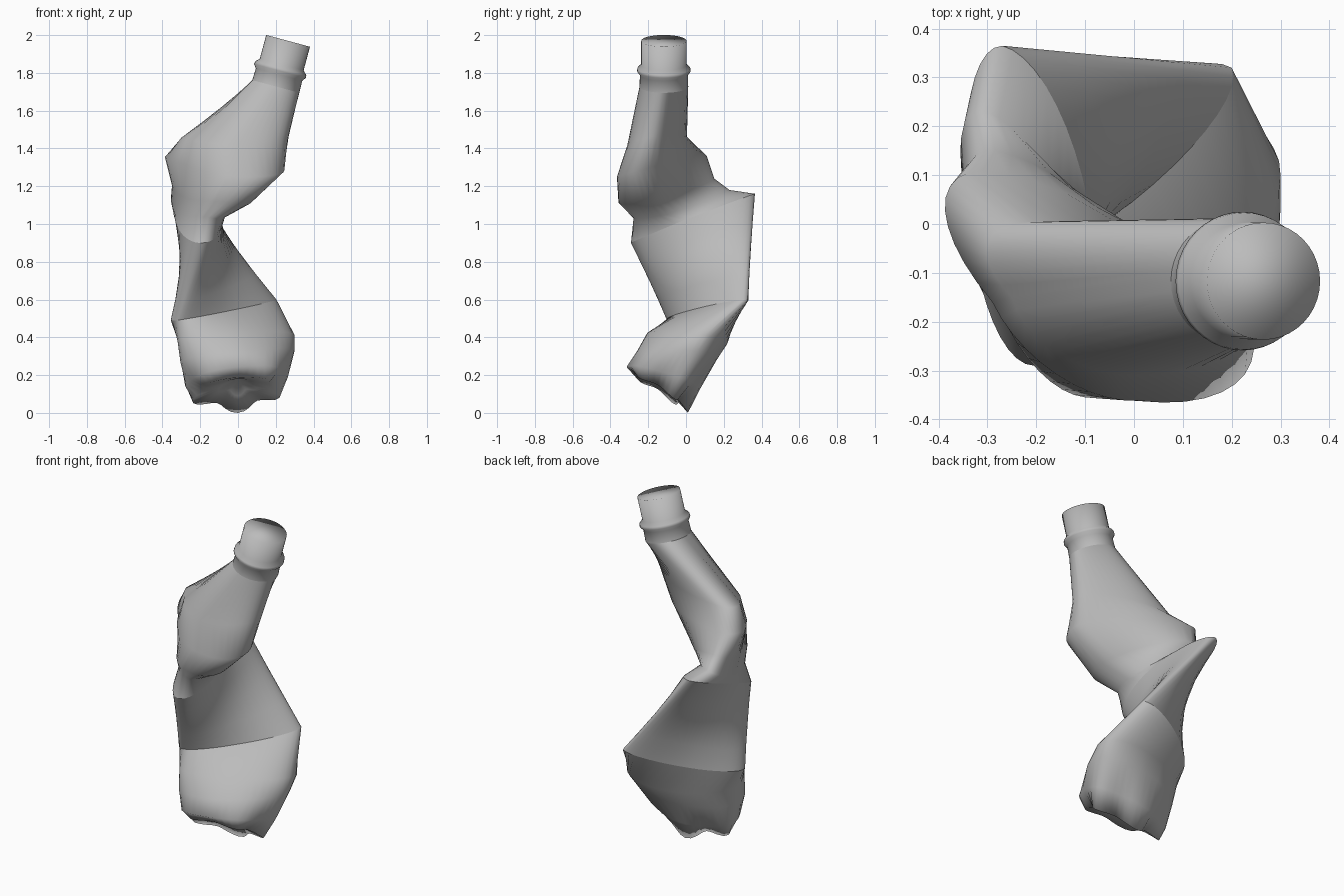
import bpy, bmesh, math
from mathutils import Vector

cube = bpy.data.objects.get("Cube")
if cube:
    bpy.data.objects.remove(cube, do_unlink=True)

plastic = bpy.data.materials.new("grey_plastic")
plastic.use_nodes = True
GREY = (0.5, 0.5, 0.5, 1)
plastic.diffuse_color = GREY
plastic.node_tree.nodes["Principled BSDF"].inputs["Base Color"].default_value = GREY

SIDES = 40


def ring(first, second, third, fourth, lobes=0.0, hub=None):
    """Closed loop of quarter ellipses through four points, optionally pinched into five lobes."""
    corners = [Vector(p) for p in (first, second, third, fourth)]
    centre = sum(corners, Vector()) / 4
    points = []
    for i in range(SIDES):
        quarter, step = divmod(i, SIDES // 4)
        angle = math.tau * step / SIDES
        start = corners[quarter] - centre
        end = corners[(quarter + 1) % 4] - centre
        point = centre + start * math.cos(angle) + end * math.sin(angle)
        if lobes:
            turn = math.tau * i / SIDES - math.pi
            pinch = lobes * (0.5 - 0.5 * math.cos(5 * turn))
            point = point.lerp(Vector(hub), pinch)
        points.append(point)
    return points


def tilted_circle(distance, radius):
    """Circle around the leaning neck axis."""
    axis = Vector((0.26, 0, 0.966))
    across = Vector((axis.z, 0, -axis.x)) * radius
    depth = Vector((0, radius, 0))
    centre = Vector((0.208, -0.117, 1.757)) + axis * distance
    return ring(centre + across, centre + depth, centre - across, centre - depth)


def loft(name, rings, cap=None, tip=None):
    """Skin a list of loops; cap closes the last loop flat, tip closes it to a point."""
    bm = bmesh.new()
    loops = [[bm.verts.new(p) for p in points] for points in rings]
    for low, high in zip(loops, loops[1:]):
        for i in range(SIDES):
            j = (i + 1) % SIDES
            bm.faces.new((low[i], low[j], high[j], high[i]))
    if cap:
        bm.faces.new(loops[-1])
    if tip:
        end = bm.verts.new(tip)
        for i in range(SIDES):
            bm.faces.new((loops[-1][i], loops[-1][(i + 1) % SIDES], end))
    # Loops listed downwards come out inside out
    if rings[0][0].z > rings[-1][0].z:
        bmesh.ops.reverse_faces(bm, faces=bm.faces)
    for face in bm.faces:
        face.smooth = True
    mesh = bpy.data.meshes.new(name)
    bm.to_mesh(mesh)
    bm.free()
    mesh.materials.append(plastic)
    bpy.context.collection.objects.link(bpy.data.objects.new(name, mesh))


# Neck with its collar and closed top
collar_bottom = tilted_circle(-0.03, 0.129)
loft("neck", [
    collar_bottom,
    tilted_circle(0.035, 0.127),
    tilted_circle(0.055, 0.142),
    tilted_circle(0.07, 0.14),
    tilted_circle(0.09, 0.12),
    tilted_circle(0.22, 0.12),
], cap=True)

# Crushed shoulder, corners ordered: left side, back, right side, front
upper_seam = ring((-0.085, -0.01, 1.02), (-0.27, 0.365, 1.16),
                  (-0.335, 0.02, 1.03), (-0.205, -0.29, 0.9))
loft("shoulder", [
    collar_bottom,
    ring((0.265, -0.15, 1.47), (-0.2, 0.005, 1.46), (-0.25, -0.15, 1.45), (0, -0.31, 1.42)),
    ring((0.23, -0.19, 1.3), (-0.31, 0.11, 1.36), (-0.29, -0.16, 1.32), (0.01, -0.362, 1.25)),
    ring((0.06, -0.15, 1.12), (-0.285, 0.15, 1.24), (-0.3, -0.1, 1.15), (-0.1, -0.355, 1.12)),
    ring((-0.075, -0.1, 1.05), (-0.3, 0.23, 1.18), (-0.33, 0, 1.07), (-0.18, -0.27, 1.04)),
    upper_seam,
])

# Flattened, twisted band between the two seams
lower_seam = ring((-0.05, 0.01, 0.54), (0.2, 0.32, 0.6),
                  (-0.2, 0.17, 0.53), (-0.335, -0.08, 0.49))
band_loops = [[a.lerp(b, k / 4) for a, b in zip(upper_seam, lower_seam)] for k in range(5)]
loft("label_band", band_loops)

# Base bent forward, corners ordered: front, left side, back, right side
hub = (0, -0.13, 0.18)
loft("base", [
    lower_seam,
    ring((0, -0.19, 0.43), (0.3, 0.1, 0.41), (0, 0.2, 0.36), (-0.32, -0.07, 0.38)),
    ring((0.01, -0.255, 0.33), (0.3, 0.03, 0.33), (0, 0.15, 0.27), (-0.305, -0.09, 0.27)),
    ring((0.02, -0.325, 0.25), (0.27, -0.06, 0.2), (0, 0.07, 0.12), (-0.285, -0.11, 0.15), 0.06, hub),
    ring((0.01, -0.28, 0.19), (0.23, -0.11, 0.11), (0, 0.01, 0), (-0.25, -0.11, 0.08), 0.25, hub),
    ring((0, -0.2, 0.18), (0.1, -0.12, 0.14), (0, -0.06, 0.09), (-0.11, -0.13, 0.13), 0.3, hub),
], tip=hub)
